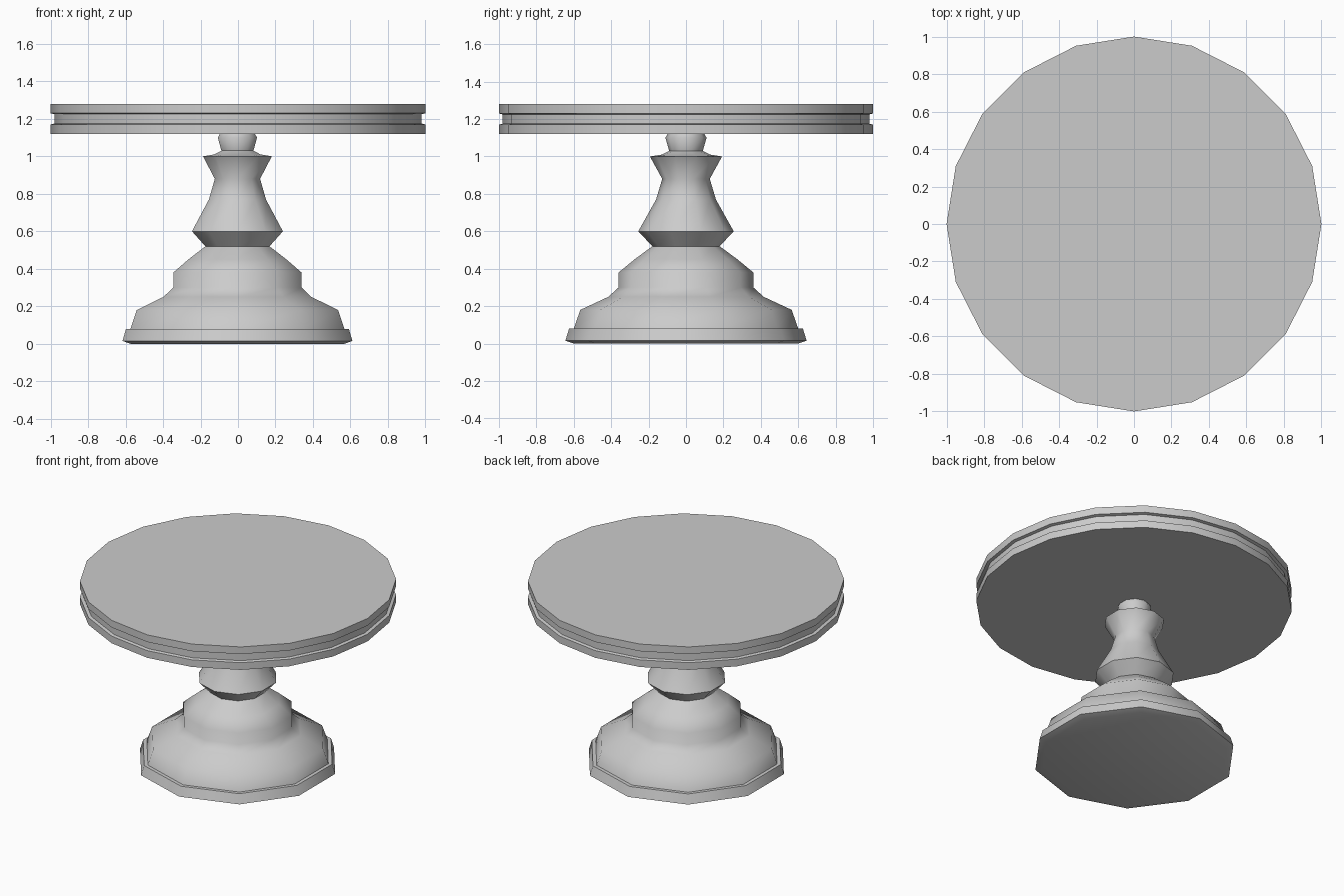
import bpy
import bmesh
from math import cos, sin, pi, radians

cube = bpy.data.objects.get("Cube")
if cube:
    bpy.data.objects.remove(cube)

GREY = (0.6, 0.6, 0.6, 1)
grey = bpy.data.materials.new("plain_grey")
grey.use_nodes = True
grey.diffuse_color = GREY
grey.node_tree.nodes["Principled BSDF"].inputs["Base Color"].default_value = GREY


def lathe(name, profile, sides, smooth_angle):
    """Turn (radius, height) points into a capped solid with a corner on the y axis."""
    bm = bmesh.new()
    rings = []
    for r, z in profile:
        angles = [pi / 2 + 2 * pi * i / sides for i in range(sides)]
        rings.append([bm.verts.new((r * cos(a), r * sin(a), z)) for a in angles])
    for low, high in zip(rings, rings[1:]):
        for i in range(sides):
            j = (i + 1) % sides
            bm.faces.new((low[i], low[j], high[j], high[i]))
    bm.faces.new(rings[0][::-1])
    bm.faces.new(rings[-1])
    mesh = bpy.data.meshes.new(name)
    bm.to_mesh(mesh)
    bm.free()
    mesh.materials.append(grey)
    obj = bpy.data.objects.new(name, mesh)
    bpy.context.collection.objects.link(obj)
    bpy.ops.object.select_all(action="DESELECT")
    obj.select_set(True)
    bpy.context.view_layer.objects.active = obj
    bpy.ops.object.shade_smooth_by_angle(angle=radians(smooth_angle))
    return obj


# Turned pedestal: foot rim, stepped bell, baluster and neck
pedestal = lathe("pedestal", [
    (0.60, 0), (0.645, 0.015), (0.625, 0.08), (0.60, 0.08),
    (0.565, 0.18), (0.415, 0.25), (0.36, 0.30), (0.36, 0.38),
    (0.275, 0.45), (0.18, 0.52), (0.255, 0.60), (0.16, 0.77),
    (0.127, 0.88), (0.193, 1.0), (0.13, 1.01), (0.09, 1.03),
    (0.11, 1.10), (0.095, 1.125)], 10, 55)
pedestal.location.x = -0.003

# Round top with a shallow groove around its edge
lathe("table_top", [
    (1, 1.12), (1, 1.17), (0.98, 1.175), (0.98, 1.225),
    (1, 1.23), (1, 1.28)], 20, 40)
